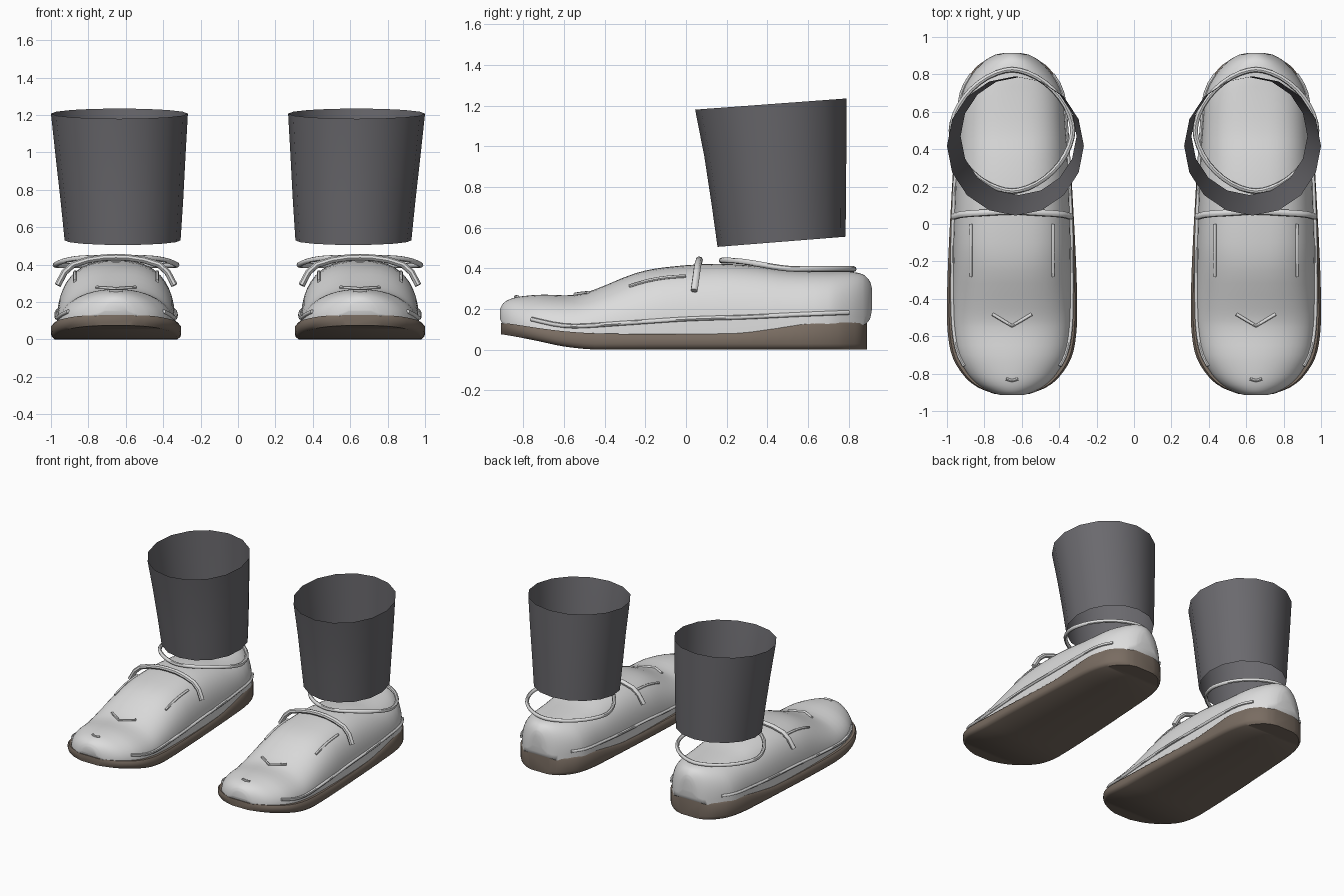
import bpy, bmesh, math
from mathutils import Matrix

if "Cube" in bpy.data.objects:
    bpy.data.objects.remove(bpy.data.objects["Cube"])

CX = 0.652  # centre of each shoe


def material(name, rgb):
    m = bpy.data.materials.new(name)
    m.diffuse_color = (*rgb, 1)
    m.use_nodes = True
    m.node_tree.nodes["Principled BSDF"].inputs["Base Color"].default_value = m.diffuse_color
    return m


WHITE = material("off_white", (0.72, 0.72, 0.72))
BROWN = material("sole_brown", (0.19, 0.15, 0.12))
GREY = material("cuff_grey", (0.145, 0.142, 0.155))


def link(name, mesh, mat, angle):
    mesh.materials.clear()
    mesh.materials.append(mat)
    ob = bpy.data.objects.new(name, mesh)
    bpy.context.collection.objects.link(ob)
    bpy.ops.object.select_all(action='DESELECT')
    ob.select_set(True)
    bpy.context.view_layer.objects.active = ob
    bpy.ops.object.shade_smooth_by_angle(angle=math.radians(angle))


def pair(name, mesh, mat, angle=45):
    """Right part plus its mirrored left twin."""
    twin = mesh.copy()
    twin.transform(Matrix.Scale(-1, 4, (1, 0, 0)))
    twin.flip_normals()
    link(name + "_right", mesh, mat, angle)
    link(name + "_left", twin, mat, angle)


def sample(rows, y):
    """Smooth interpolation of station rows, first column is y."""
    y = min(max(y, rows[0][0]), rows[-1][0])
    i = max(k for k in range(len(rows) - 1) if rows[k][0] <= y)

    def slope(k, c):
        a, b = rows[max(k - 1, 0)], rows[min(k + 1, len(rows) - 1)]
        return (b[c] - a[c]) / (b[0] - a[0])
    a, b = rows[i], rows[i + 1]
    d = b[0] - a[0]
    t = (y - a[0]) / d
    return [(2*t**3 - 3*t*t + 1) * a[c] + (t**3 - 2*t*t + t) * d * slope(i, c)
            + (3*t*t - 2*t**3) * b[c] + (t**3 - t*t) * d * slope(i + 1, c)
            for c in range(1, len(a))]


def skin(rings, caps=True):
    bm = bmesh.new()
    loops = [[bm.verts.new(p) for p in r] for r in rings]
    n = len(loops[0])
    for a, b in zip(loops, loops[1:]):
        for i in range(n):
            j = (i + 1) % n
            bm.faces.new((a[i], a[j], b[j], b[i]))
    if caps:
        bm.faces.new(loops[0])
        bm.faces.new(loops[-1])
        bmesh.ops.recalc_face_normals(bm, faces=bm.faces)
    me = bpy.data.meshes.new("part")
    bm.to_mesh(me)
    bm.free()
    return me


def spow(v, p):
    return math.copysign(abs(v) ** p, v)


def stations(rows, sub=4):
    return [a[0] + (b[0] - a[0]) * k / sub
            for a, b in zip(rows, rows[1:]) for k in range(sub)] + [rows[-1][0]]


# Sole: y, half width, bottom, top
SOLE = [(-0.91, 0.09, 0.075, 0.13), (-0.875, 0.18, 0.07, 0.128), (-0.82, 0.25, 0.06, 0.12),
        (-0.72, 0.315, 0.04, 0.105), (-0.6, 0.342, 0.015, 0.09), (-0.45, 0.348, 0, 0.08),
        (-0.2, 0.342, 0, 0.077), (0.25, 0.318, 0, 0.08), (0.45, 0.305, 0, 0.105),
        (0.62, 0.29, 0, 0.13), (0.75, 0.255, 0, 0.135), (0.83, 0.2, 0, 0.135),
        (0.87, 0.15, 0, 0.135), (0.89, 0.09, 0, 0.135)]
rings = []
for y in stations(SOLE, 3):
    w, zb, zt = sample(SOLE, y)
    zb = max(zb, 0)
    e = min(0.014, (zt - zb) / 3)
    half = [(w - 0.02, zb), (w - 0.005, zb + e), (w, zb + 2 * e), (w, zt - e), (w - 0.012, zt)]
    rings.append([(CX + x, y, z) for x, z in half] + [(CX - x, y, z) for x, z in half[::-1]])
pair("sole", skin(rings), BROWN)

# Upper: y, half width, base, top, roundness exponent
UPPER = [(-0.915, 0.06, 0.15, 0.2, 2), (-0.9, 0.11, 0.125, 0.227, 2), (-0.86, 0.18, 0.115, 0.25, 2),
         (-0.8, 0.238, 0.105, 0.263, 2), (-0.7, 0.29, 0.09, 0.27, 2.1), (-0.55, 0.314, 0.075, 0.268, 2.2),
         (-0.45, 0.318, 0.07, 0.295, 2.3), (-0.25, 0.318, 0.065, 0.375, 2.5),
         (-0.1, 0.316, 0.065, 0.405, 2.7), (0.15, 0.308, 0.065, 0.422, 2.7),
         (0.35, 0.3, 0.07, 0.41, 2.7), (0.5, 0.29, 0.09, 0.39, 2.7), (0.7, 0.268, 0.11, 0.383, 2.6),
         (0.8, 0.215, 0.115, 0.382, 2.5), (0.87, 0.15, 0.12, 0.37, 2.3),
         (0.905, 0.09, 0.15, 0.335, 2), (0.915, 0.04, 0.2, 0.3, 2)]
rings = []
for y in stations(UPPER, 3):
    w, zb, zt, n = sample(UPPER, y)
    ring = []
    for k in range(25):
        a = math.pi * k / 24
        ring.append((CX + w * spow(math.cos(a), 2 / n), y, zb + (zt - zb) * abs(math.sin(a)) ** (2 / n)))
    rings.append(ring)
pair("upper", skin(rings), WHITE, 60)


def on_top(x, y, lift=0.003):
    w, zb, zt, n = sample(UPPER, y)
    return (CX + x, y, zb + (zt - zb) * max(0, 1 - abs(x / w) ** n) ** (1 / n) + lift)


def on_side(side, y, z, out=0.004):
    w, zb, zt, n = sample(UPPER, y)
    return (CX + side * (w * max(0, 1 - ((z - zb) / (zt - zb)) ** n) ** (1 / n) + out), y, z)


def tube(name, points, radius, closed=False):
    cu = bpy.data.curves.new("path", 'CURVE')
    cu.dimensions = '3D'
    cu.bevel_depth = radius
    cu.bevel_resolution = 2
    cu.use_fill_caps = True
    sp = cu.splines.new('POLY')
    sp.points.add(len(points) - 1)
    for p, co in zip(sp.points, points):
        p.co = (*co, 1)
    sp.use_cyclic_u = closed
    ob = bpy.data.objects.new("path", cu)
    bpy.context.collection.objects.link(ob)
    bpy.context.view_layer.update()
    me = bpy.data.meshes.new_from_object(ob.evaluated_get(bpy.context.evaluated_depsgraph_get()))
    bpy.data.objects.remove(ob)
    pair(name, me, WHITE)


# Strap over the instep
half = [(0.312, 0.04, 0.29), (0.275, 0.05, 0.36), (0.23, 0.055, 0.4),
        (0.15, 0.06, 0.425), (0.07, 0.065, 0.437)]
tube("instep_strap", [(CX - x, y, z) for x, y, z in half] + [(CX, 0.065, 0.44)]
     + [(CX + x, y, z) for x, y, z in half[::-1]], 0.018)

# Collar ring around the ankle: a softened diamond, higher at the front
ring = []
for k in range(40):
    a = math.tau * k / 40
    y = 0.5 + 0.325 * spow(math.sin(a), 1.15)
    t = min(max((0.55 - y) / 0.35, 0), 1)
    ring.append((CX + 0.325 * spow(math.cos(a), 1.15), y, 0.396 + 0.042 * t * t * (3 - 2 * t)))
tube("collar_ring", ring, 0.014, True)

# Raised seams along both sides and on the vamp
SEAM = [(-0.76, 0.15), (-0.65, 0.125), (-0.55, 0.115), (-0.3, 0.13), (0.0, 0.15),
        (0.3, 0.16), (0.55, 0.172), (0.8, 0.182)]
for side, label in ((1, "outer"), (-1, "inner")):
    ys = [-0.76 + 1.56 * k / 30 for k in range(31)]
    tube(label + "_side_seam", [on_side(side, y, sample(SEAM, y)[0]) for y in ys], 0.011)
    tube(label + "_vamp_seam", [on_top(side * 0.22, -0.28 * k / 6) for k in range(7)], 0.009)

# Chevron creases on the forefoot and toe
tube("forefoot_chevron", [on_top(x, -0.545 + 0.6 * abs(x)) for x in (-0.105, -0.05, 0, 0.05, 0.105)], 0.009)
tube("toe_chevron", [on_top(x, -0.838 + 0.3 * abs(x)) for x in (-0.032, 0, 0.032)], 0.008)

# Open trouser cuff: front y, front z, back y, back z, centre x, half width
CUFF = [(0.155, 0.505, 0.785, 0.555, 0.617, 0.31), (0.125, 0.72, 0.787, 0.77, 0.621, 0.328),
        (0.09, 0.95, 0.789, 1.0, 0.628, 0.347), (0.045, 1.18, 0.79, 1.235, 0.634, 0.366)]
rings = []
for yf, zf, yb, zb, cx, w in CUFF:
    ring = []
    for k in range(16):
        a = math.tau * k / 16
        t = (1 + math.sin(a)) / 2
        ring.append((cx + w * math.cos(a), yf + (yb - yf) * t, zf + (zb - zf) * t))
    rings.append(ring)
pair("trouser_cuff", skin(rings, caps=False), GREY)
